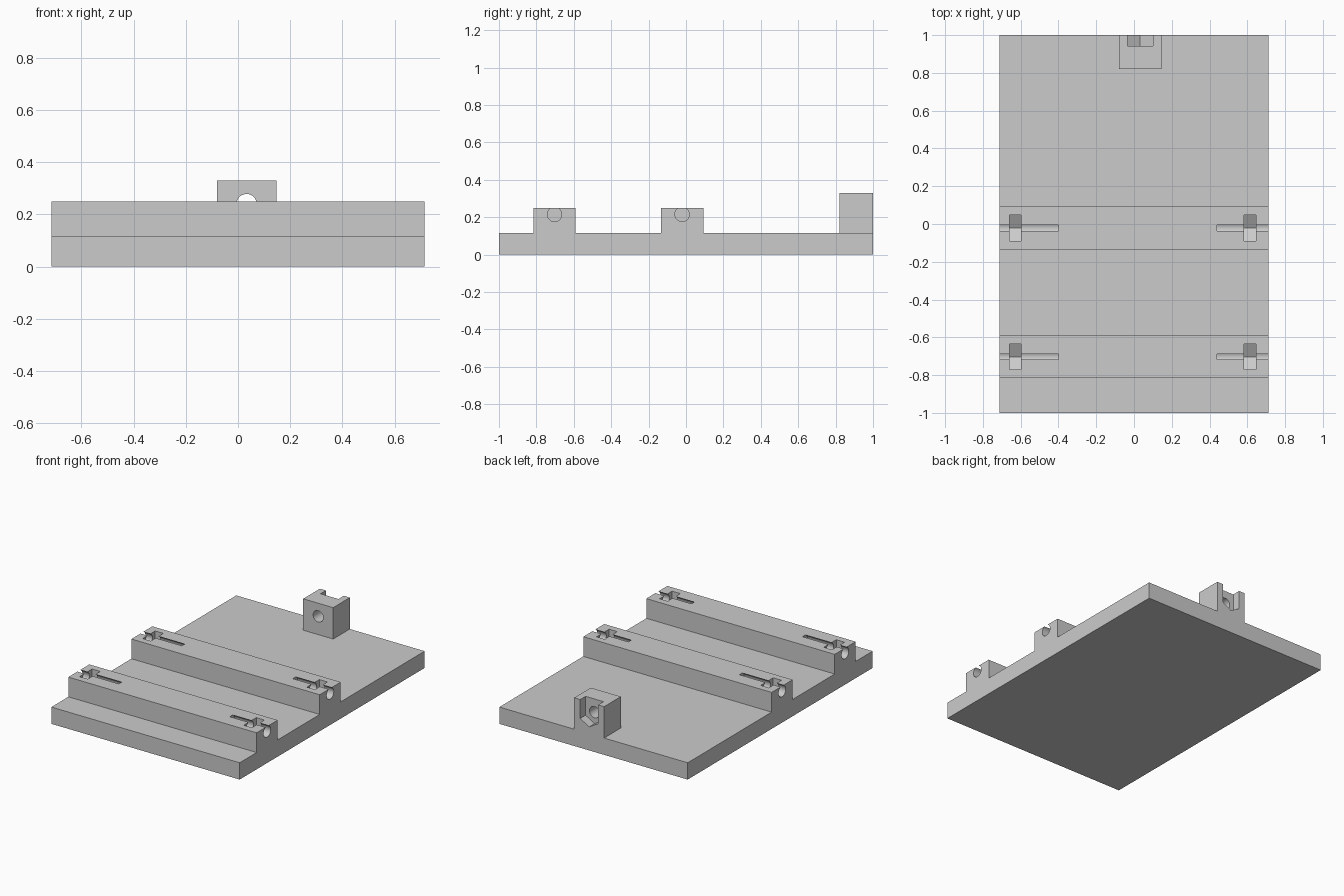
import bpy, bmesh, math
from mathutils import Vector

if "Cube" in bpy.data.objects:
    bpy.data.objects.remove(bpy.data.objects["Cube"])

grey = bpy.data.materials.new("light grey plastic")
grey.use_nodes = True
grey.diffuse_color = (0.6, 0.6, 0.6, 1)
grey.node_tree.nodes["Principled BSDF"].inputs["Base Color"].default_value = (0.6, 0.6, 0.6, 1)

HALF_W, BASE_H, RIDGE_H, BLOCK_H = 0.713, 0.115, 0.25, 0.33
RIDGES, RIDGE_HALF = (-0.703, -0.021), 0.1135
BOLT_R, NUT_HALF = 0.0385, 0.068
BOLT_Z, BLOCK_X, BLOCK_BOLT_Z = 0.215, 0.033, 0.24


def prism(name, points, direction):
    """Extrude a closed 3D outline along a direction."""
    bm = bmesh.new()
    face = bm.faces.new([bm.verts.new(p) for p in points])
    moved = bmesh.ops.extrude_face_region(bm, geom=[face])["geom"]
    verts = [v for v in moved if isinstance(v, bmesh.types.BMVert)]
    bmesh.ops.translate(bm, verts=verts, vec=Vector(direction))
    bmesh.ops.recalc_face_normals(bm, faces=bm.faces)
    mesh = bpy.data.meshes.new(name)
    bm.to_mesh(mesh)
    bm.free()
    mesh.materials.append(grey)
    obj = bpy.data.objects.new(name, mesh)
    bpy.context.collection.objects.link(obj)
    return obj


def combine(target, tool, operation):
    mod = target.modifiers.new(tool.name, "BOOLEAN")
    mod.object, mod.operation, mod.solver = tool, operation, "EXACT"
    bpy.context.view_layer.objects.active = target
    bpy.ops.object.modifier_apply(modifier=mod.name)
    bpy.data.objects.remove(tool)


def circle(sides=32):
    steps = [2 * math.pi * (i + 0.5) / sides for i in range(sides)]
    return [(BOLT_R * math.cos(a), BOLT_R * math.sin(a)) for a in steps]


def nut_slot():
    """Lower half of a point-down hexagon, open at the top."""
    r = NUT_HALF / math.cos(math.pi / 6)
    return [(-NUT_HALF, 0.2), (-NUT_HALF, -r / 2), (0, -r),
            (NUT_HALF, -r / 2), (NUT_HALF, 0.2)]


# Base plate with two raised cross ridges, as one side profile
profile = [(-1, 0), (-1, BASE_H)]
for y in RIDGES:
    lo, hi = y - RIDGE_HALF, y + RIDGE_HALF
    profile += [(lo, BASE_H), (lo, RIDGE_H), (hi, RIDGE_H), (hi, BASE_H)]
profile += [(1, BASE_H), (1, 0)]
plate = prism("mounting_plate", [(-HALF_W, y, z) for y, z in profile], (2 * HALF_W, 0, 0))

# Bolt block at the back edge
left, right = BLOCK_X - RIDGE_HALF, BLOCK_X + RIDGE_HALF
block = prism("bolt_block", [(left, 0.82, 0.05), (right, 0.82, 0.05),
                             (right, 0.82, BLOCK_H), (left, 0.82, BLOCK_H)], (0, 0.18, 0))
combine(plate, block, "UNION")

# Bolt holes and nut slots at both ends of each ridge
for y in RIDGES:
    for start, length, nut_x in ((-0.8, 0.4, -0.66), (0.44, 0.4, 0.583)):
        hole = prism("bolt_hole", [(start, y + u, BOLT_Z + v) for u, v in circle()], (length, 0, 0))
        combine(plate, hole, "DIFFERENCE")
        nut = prism("nut_slot", [(nut_x, y + u, BOLT_Z + v) for u, v in nut_slot()], (0.062, 0, 0))
        combine(plate, nut, "DIFFERENCE")

# Through hole and nut slot in the block
hole = prism("block_hole", [(BLOCK_X + u, 0.7, BLOCK_BOLT_Z + v) for u, v in circle()], (0, 0.5, 0))
combine(plate, hole, "DIFFERENCE")
nut = prism("block_nut_slot", [(BLOCK_X + u, 0.942, BLOCK_BOLT_Z + v) for u, v in nut_slot()], (0, 0.2, 0))
combine(plate, nut, "DIFFERENCE")

# Smooth the round holes, keep the rest crisp
bpy.ops.object.select_all(action="DESELECT")
plate.select_set(True)
bpy.context.view_layer.objects.active = plate
bpy.ops.object.shade_smooth_by_angle(angle=math.radians(30))
